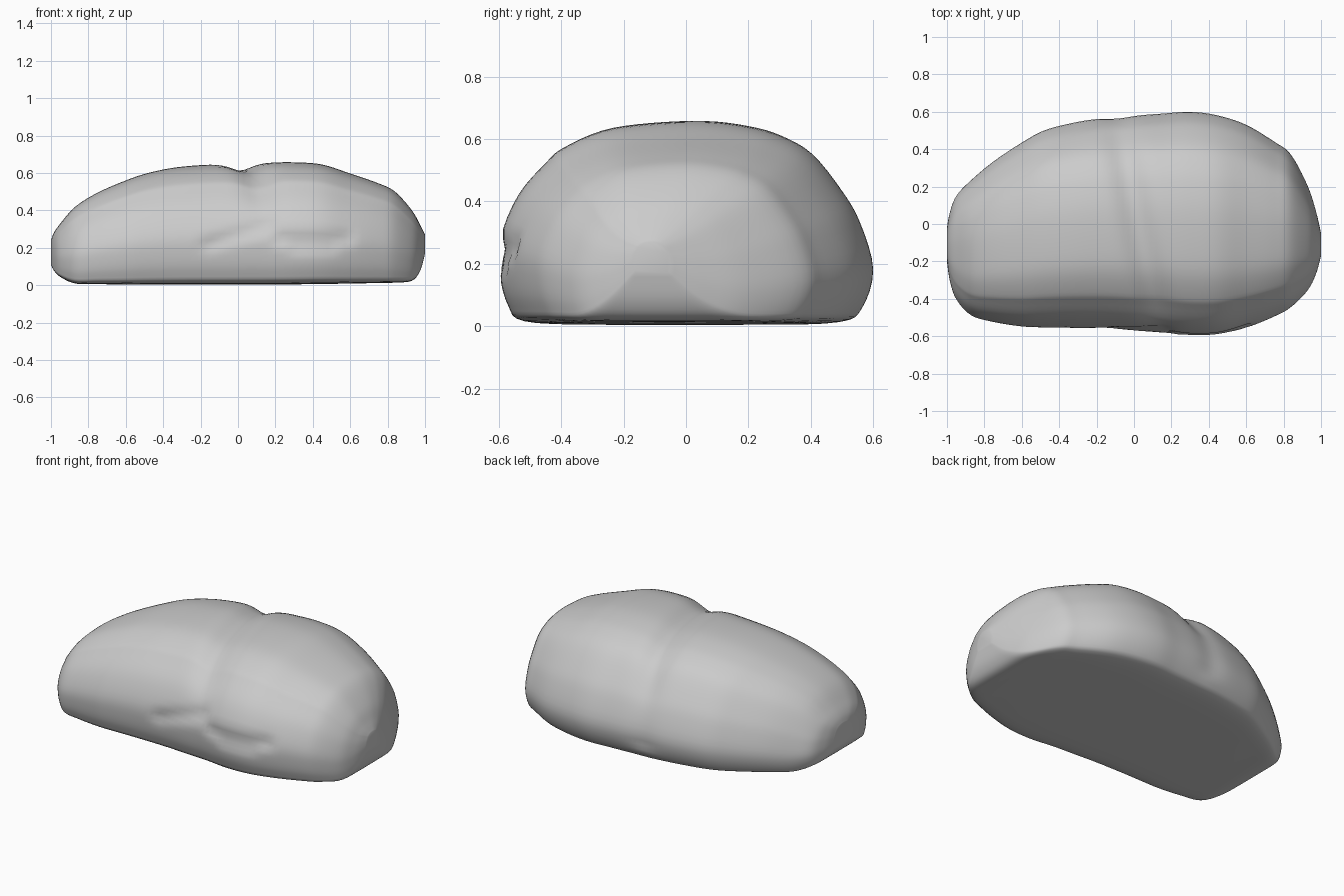
import bpy, bmesh
from math import exp
from mathutils import Vector

if "Cube" in bpy.data.objects:
    bpy.data.objects.remove(bpy.data.objects["Cube"])

# Cross-section, normalised: (-1..1 front to back, 0..1 bottom to top)
profile = [(-.5, 0), (-.87, .015), (-.955, .09), (-1, .24), (-1, .42), (-.9, .64),
           (-.75, .8), (-.66, .87), (-.45, .955), (-.2, .99), (.1, 1), (.33, .975),
           (.5, .93), (.67, .84), (.83, .66), (.93, .5), (1, .27), (.94, .08),
           (.82, .012), (.4, 0)]

# Stations along the length: x, front y, back y, bottom z, top z
stations = [(-1, -.2, -.02, .11, .24), (-.985, -.3, .06, .08, .28),
            (-.95, -.4, .15, .045, .33), (-.87, -.485, .235, .01, .42),
            (-.75, -.52, .335, .007, .495), (-.6, -.543, .435, .005, .56),
            (-.48, -.548, .5, .005, .6), (-.33, -.55, .54, .005, .63),
            (-.15, -.555, .57, .005, .645), (0, -.565, .58, .005, .65),
            (.15, -.575, .59, .005, .655), (.3, -.595, .6, .006, .657),
            (.45, -.59, .58, .008, .645), (.6, -.55, .53, .01, .597),
            (.75, -.49, .44, .013, .545), (.84, -.44, .37, .015, .5),
            (.93, -.35, .2, .025, .4), (.975, -.26, .06, .08, .32),
            (1, -.17, -.05, .17, .27)]


def spline(pts, steps, closed):
    """Catmull-Rom curve through points of any dimension."""
    n = len(pts)
    pick = (lambda i: pts[i % n]) if closed else (lambda i: pts[max(0, min(n - 1, i))])
    out = []
    for i in range(n if closed else n - 1):
        p = [pick(i + k) for k in (-1, 0, 1, 2)]
        for s in range(steps):
            t = s / steps
            out.append([.5 * (2 * b + (c - a) * t + (2 * a - 5 * b + 4 * c - d) * t * t
                              + (3 * b - a - 3 * c + d) * t ** 3) for a, b, c, d in zip(*p)])
    if not closed:
        out.append(list(pts[-1]))
    return out


def dent(x, z, a, b, width, depth):
    """Soft crease along a line on the front face."""
    a, b, p = Vector(a), Vector(b), Vector((x, z))
    t = max(0, min(1, (p - a).dot(b - a) / (b - a).length_squared))
    d = (p - a.lerp(b, t)).length
    return depth * exp(-(d / width) ** 2)


def shape(x, y, z):
    # groove over the top and down the back
    if z > .1:
        g = exp(-((x - .02 + .2 * y) / .085) ** 2)
        z -= .038 * g * min(1, max(0, (z - .3) / .25))
        if y > .3:
            y -= .012 * g * min(1, (y - .3) / .2)
    # creases in the front
    if y < -.25:
        y += dent(x, z, (-.16, .22), (.16, .32), .035, .018)
        y += dent(x, z, (.22, .25), (.58, .25), .035, .02)
        y += dent(x, z, (.3, .2), (.5, .2), .03, .012)
    return x, y, max(0, z)


# Loft the body
bm = bmesh.new()
ring_shape = spline(profile, 4, True)
rings = []
for x, yf, yb, zb, zt in spline(stations, 5, False):
    mid, half = (yf + yb) / 2, (yb - yf) / 2
    rings.append([bm.verts.new(shape(x, mid + half * u, zb + (zt - zb) * w))
                  for u, w in ring_shape])
n = len(ring_shape)
for r, s in zip(rings, rings[1:]):
    for i in range(n):
        j = (i + 1) % n
        bm.faces.new((r[i], r[j], s[j], s[i]))
bm.faces.new(rings[0])
bm.faces.new(rings[-1])
bmesh.ops.recalc_face_normals(bm, faces=bm.faces[:])

mesh = bpy.data.meshes.new("rounded_boulder")
bm.to_mesh(mesh)
bm.free()
body = bpy.data.objects.new("rounded_boulder", mesh)
bpy.context.collection.objects.link(body)
for poly in mesh.polygons:
    poly.use_smooth = True
